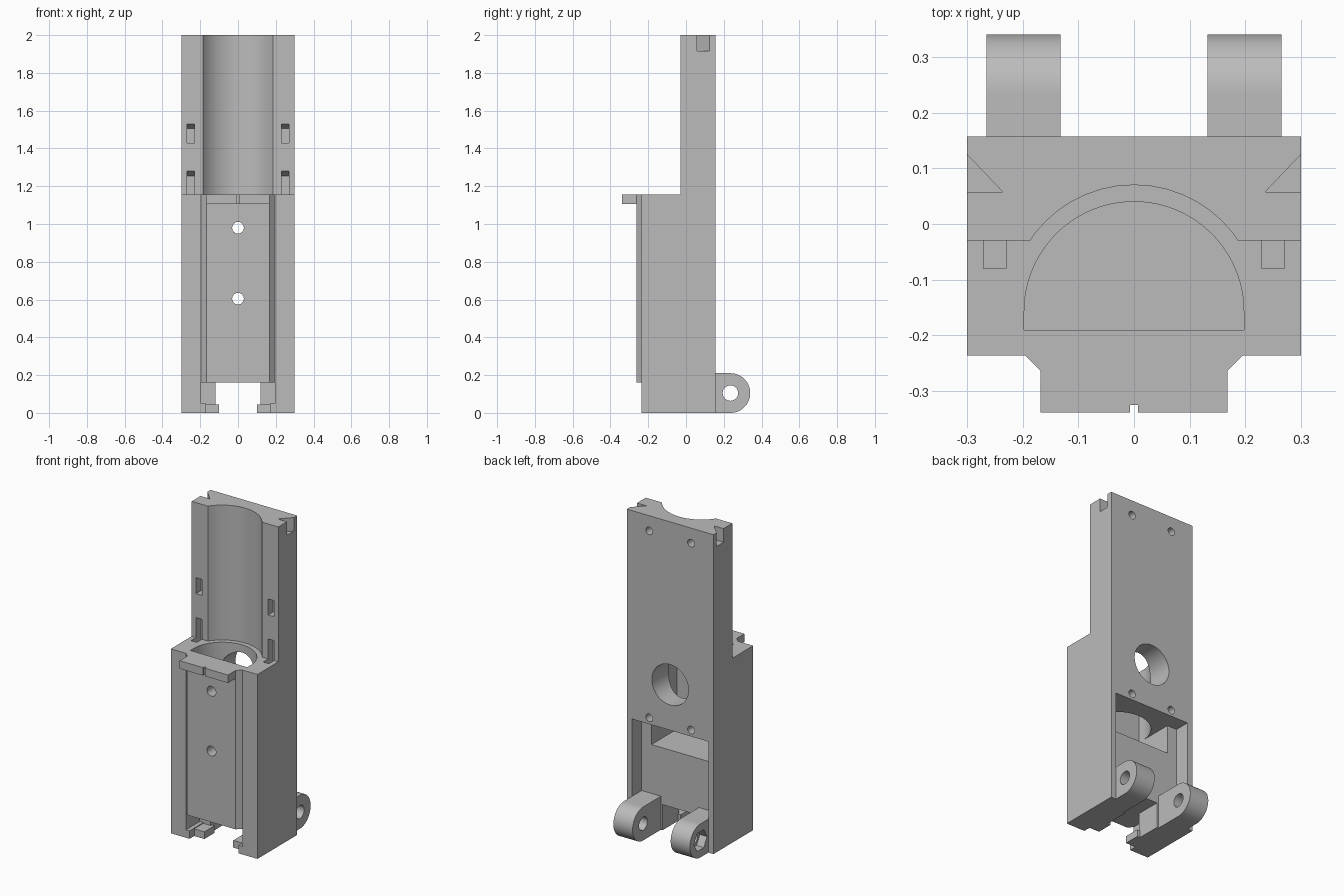
import bpy, bmesh, math
from mathutils import Vector

old = bpy.data.objects.get("Cube")
if old:
    bpy.data.objects.remove(old, do_unlink=True)

grey = bpy.data.materials.new("plain grey")
grey.use_nodes = True
colour = (0.5, 0.5, 0.5, 1)
grey.diffuse_color = colour
grey.node_tree.nodes["Principled BSDF"].inputs["Base Color"].default_value = colour


def prism(name, axis, profile, lo, hi):
    """Extrude a closed profile along an axis between lo and hi."""
    place = {"x": lambda a, b, h: (h, a, b),
             "y": lambda a, b, h: (a, h, b),
             "z": lambda a, b, h: (a, b, h)}[axis]
    bm = bmesh.new()
    face = bm.faces.new([bm.verts.new(place(a, b, lo)) for a, b in profile])
    made = bmesh.ops.extrude_face_region(bm, geom=[face])["geom"]
    shift = Vector(place(0, 0, hi - lo))
    bmesh.ops.translate(bm, vec=shift,
                        verts=[v for v in made if isinstance(v, bmesh.types.BMVert)])
    bmesh.ops.recalc_face_normals(bm, faces=bm.faces)
    mesh = bpy.data.meshes.new(name)
    bm.to_mesh(mesh)
    bm.free()
    mesh.materials.append(grey)
    ob = bpy.data.objects.new(name, mesh)
    bpy.context.collection.objects.link(ob)
    return ob


def box(name, x, y, z):
    return prism(name, "z", [(x[0], y[0]), (x[1], y[0]), (x[1], y[1]), (x[0], y[1])], *z)


def arc(a, b, r, start=0, end=360, n=48):
    steps = n if end - start == 360 else n + 1
    angles = [math.radians(start + (end - start) * i / n) for i in range(steps)]
    return [(a + r * math.cos(t), b + r * math.sin(t)) for t in angles]


def combine(target, tool, operation="DIFFERENCE"):
    mod = target.modifiers.new("shape", "BOOLEAN")
    mod.operation, mod.solver, mod.object = operation, "EXACT", tool
    bpy.context.view_layer.objects.active = target
    bpy.ops.object.modifier_apply(modifier=mod.name)
    bpy.data.objects.remove(tool, do_unlink=True)


def cut(tool):
    combine(body, tool)


def join(part):
    combine(body, part, "UNION")


FRONT, STEP, BACK, LEDGE = -0.236, -0.03, 0.157, 1.155

# Main block with the tall back plate
body = prism("main_body", "x", [(FRONT, 0), (BACK, 0), (BACK, 2), (STEP, 2),
                                (STEP, LEDGE), (FRONT, LEDGE)], -0.3, 0.3)

# Raised front panel with chamfered sides, and the lip on top
join(prism("front_panel", "z", [(-0.195, -0.21), (-0.195, FRONT), (-0.168, -0.263),
                                (0.168, -0.263), (0.195, FRONT), (0.195, -0.21)], 0.16, LEDGE))
join(box("front_lip", (-0.168, 0.168), (-0.338, -0.22), (1.105, LEDGE)))
cut(box("lip_notch", (-0.007, 0.007), (-0.4, -0.325), (1, 1.3)))

# Rounded channel above, D-shaped bore below
cut(prism("channel", "z", arc(0, -0.155, 0.225), LEDGE, 2.1))
cut(prism("bore", "z", arc(0, -0.157, 0.197, 0, 180) + [(-0.197, -0.19), (0.197, -0.19)],
          0.516, 1.2))

# Rear pocket, its window into the bore, and the round rear opening
cut(box("rear_pocket", (-0.265, 0.265), (0.06, 0.3), (-0.1, 0.695)))
cut(box("rear_window", (-0.197, 0.197), (-0.157, 0.1), (0.516, 0.695)))
cut(prism("rear_opening", "y", arc(0, 0.98, 0.127), -0.1, 0.3))

# Stepped slot through the foot
cut(box("foot_slot", (-0.195, 0.195), (-0.3, -0.1), (0.05, 0.16)))
cut(box("foot_slot_low", (-0.17, 0.17), (-0.3, -0.1), (-0.1, 0.06)))
cut(box("foot_passage", (-0.12, 0.12), (-0.3, 0.2), (-0.1, 0.16)))

# Front screw holes
for z in (0.605, 0.98):
    cut(prism("front_hole", "y", arc(0, z, 0.031, n=24), -0.3, -0.15))

for side in (-1, 1):
    # Blind rear screw holes
    for z in (0.735, 1.905):
        cut(prism("rear_hole", "y", arc(side * 0.145, z, 0.024, n=24), 0.06, 0.3))
    # Tie slots with sloping ceilings
    lo, hi = sorted((side * 0.23, side * 0.27))
    cut(prism("upper_tie_slot", "x", [(-0.05, 1.43), (-0.05, 1.54), (0.02, 1.505),
                                      (0.02, 1.43)], lo, hi))
    cut(prism("lower_tie_slot", "x", [(-0.08, 1.1), (-0.08, 1.305), (0.02, 1.255),
                                      (0.02, 1.1)], lo, hi))
    # Angled notch at the top of each side
    cut(prism("side_notch", "z", [(side * 0.235, 0.057), (side * 0.32, 0.057),
                                  (side * 0.32, 0.146)], 1.915, 2.1))
    # Small hooks in the foot slot
    lo, hi = sorted((side * 0.1, side * 0.2))
    join(box("foot_hook", (lo, hi), (-0.19, -0.09), (0, 0.045)))
    # Hinge lugs
    lo, hi = sorted((side * 0.132, side * 0.265))
    lug = prism("hinge_lug", "x", [(0.04, 0.21), (0.04, 0)]
                + arc(0.235, 0.105, 0.105, -90, 90), lo, hi)
    combine(lug, prism("pin_hole", "x", arc(0.235, 0.105, 0.041, n=32), lo - 0.1, hi + 0.1))
    if side < 0:
        combine(lug, prism("nut_recess", "x", arc(0.235, 0.105, 0.065, n=6), -0.3, -0.215))
    join(lug)

# Smooth curved walls, keep hard edges
bpy.ops.object.select_all(action="DESELECT")
body.select_set(True)
bpy.context.view_layer.objects.active = body
bpy.ops.object.shade_smooth_by_angle(angle=math.radians(30))
